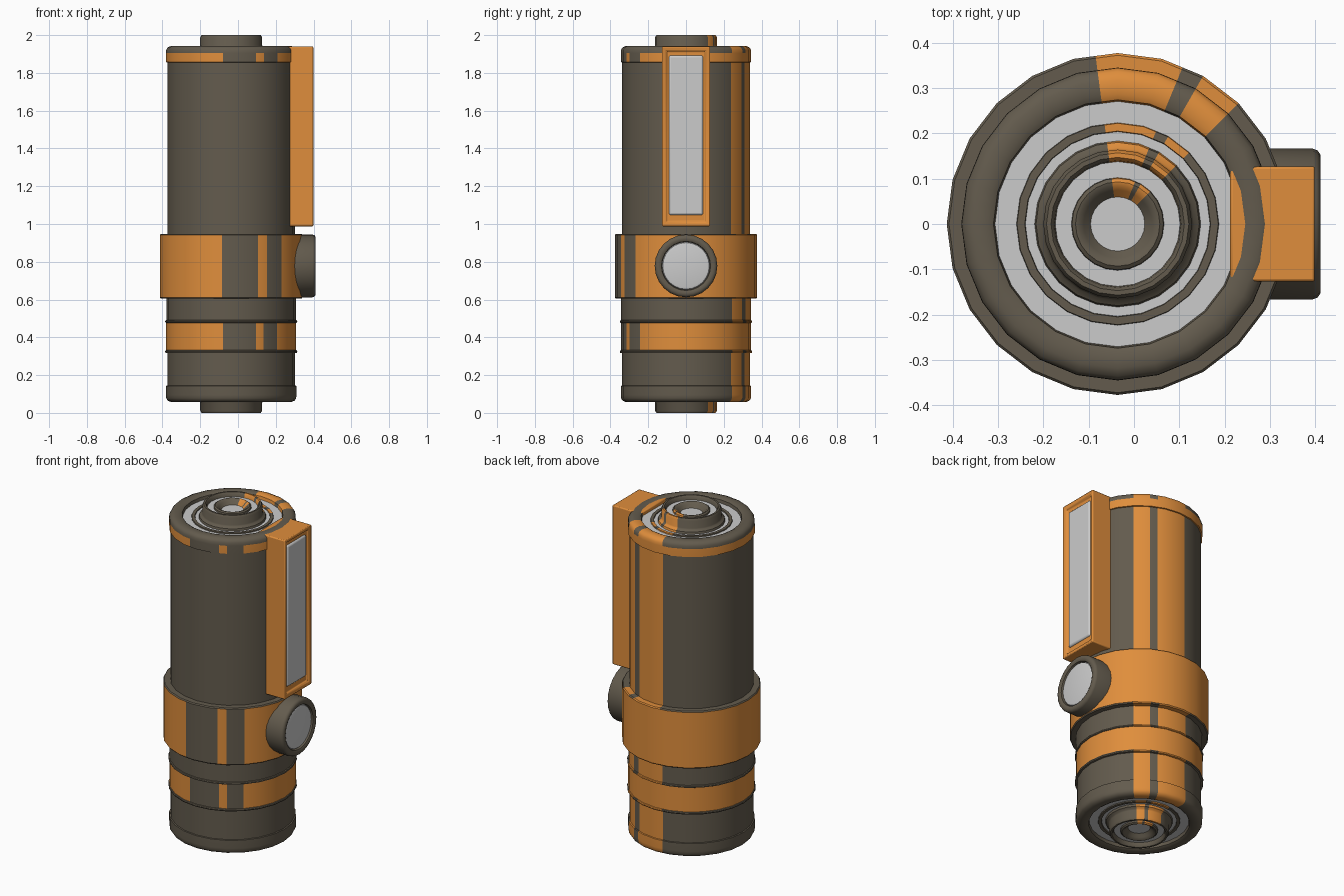
import bpy, bmesh, math

if "Cube" in bpy.data.objects:
    bpy.data.objects.remove(bpy.data.objects["Cube"])

AXIS_X = -0.036            # the barrel axis sits left of centre
BROWN, ORANGE = 0, 1
STEPS = 48                 # 24 sides, each split in two so stripes can end mid-facet
BACK_STRIPES = {6, 7, 9, 10, 11, 12}
FRONT_STRIPES = {STEPS - 1 - i for i in BACK_STRIPES}


def material(name, rgb):
    m = bpy.data.materials.new(name)
    m.diffuse_color = (*rgb, 1)
    m.use_nodes = True
    m.node_tree.nodes["Principled BSDF"].inputs["Base Color"].default_value = m.diffuse_color
    return m


PAINT = [material("brown", (0.125, 0.105, 0.075)), material("orange", (0.74, 0.27, 0.045))]


def finish(name, bm, mats, smooth=True):
    mesh = bpy.data.meshes.new(name)
    bm.to_mesh(mesh)
    bm.free()
    for m in mats:
        mesh.materials.append(m)
    obj = bpy.data.objects.new(name, mesh)
    bpy.context.collection.objects.link(obj)
    bpy.context.view_layer.objects.active = obj
    bpy.ops.object.select_all(action='DESELECT')
    obj.select_set(True)
    if smooth:
        bpy.ops.object.shade_smooth_by_angle(angle=math.radians(35))
    return obj


def lathe(name, profile, mats=PAINT, orange=(), stripes=True, flip=False):
    """Turn (radius, z) points, listed bottom to top along the outside; flip mirrors about z = 1."""
    bm = bmesh.new()
    rings = []
    for r, z in profile:
        ring = []
        for i in range(STEPS):
            a = 2 * math.pi * i / STEPS
            k = r * (math.cos(2 * math.pi / STEPS) if i % 2 else 1)
            ring.append(bm.verts.new((k * math.cos(a), k * math.sin(a), 2 - z if flip else z)))
        rings.append(ring)
    for s, (lo, hi) in enumerate(zip(rings, rings[1:])):
        for i in range(STEPS):
            j = (i + 1) % STEPS
            quad = [lo[i], lo[j], hi[j], hi[i]]
            f = bm.faces.new(quad[::-1] if flip else quad)
            if mats:
                f.material_index = ORANGE if s in orange else BROWN
                if stripes and i in BACK_STRIPES:
                    f.material_index = ORANGE
                elif stripes and i in FRONT_STRIPES:
                    f.material_index = BROWN
    bmesh.ops.remove_doubles(bm, verts=bm.verts, dist=1e-5)
    obj = finish(name, bm, mats)
    obj.location.x = AXIS_X
    return obj


def box(name, lo, hi, bevel, segments, mats, recess=None):
    bm = bmesh.new()
    bmesh.ops.create_cube(bm, size=1)
    for v in bm.verts:
        v.co = [(a + b) / 2 + c * (b - a) for a, b, c in zip(lo, hi, v.co)]
    if recess:
        front = max(bm.faces, key=lambda f: f.calc_center_median().x)
        bmesh.ops.inset_region(bm, faces=[front], thickness=recess[0])
        for v in front.verts:
            v.co.x -= 0.006
        inner = bmesh.ops.inset_region(bm, faces=[front], thickness=0.001)
        for v in front.verts:
            v.co.x -= recess[1]
    obj = finish(name, bm, mats)
    mod = obj.modifiers.new("bevel", 'BEVEL')
    mod.width, mod.segments, mod.limit_method = bevel, segments, 'ANGLE'
    return obj


# Barrel sections
lathe("lower_barrel", [
    (0.338, 0.14), (0.338, 0.316), (0.348, 0.318), (0.35, 0.324), (0.348, 0.33), (0.344, 0.332),
    (0.344, 0.476), (0.348, 0.478), (0.35, 0.483), (0.348, 0.489), (0.343, 0.491), (0.343, 0.61)],
    orange={5})
lathe("collar", [
    (0.335, 0.605), (0.372, 0.605), (0.377, 0.611), (0.377, 0.942), (0.372, 0.948), (0.335, 0.948)],
    orange={2})
lathe("upper_barrel", [(0.338, 0.94), (0.338, 1.86)])

# Matching stepped ends, top and bottom
for end, flip in (("top", False), ("bottom", True)):
    lathe(end + "_rim", [
        (0.336, 1.855), (0.345, 1.857), (0.345, 1.905), (0.344, 1.922), (0.336, 1.935), (0.318, 1.943),
        (0.287, 1.943), (0.274, 1.936), (0.269, 1.91)],
        orange=set() if flip else {0, 1}, flip=flip)
    lathe(end + "_thin_ring", [
        (0.224, 1.915), (0.222, 1.924), (0.205, 1.924), (0.203, 1.915)], flip=flip)
    lathe(end + "_hub", [
        (0.184, 1.915), (0.18, 1.93), (0.168, 1.938), (0.164, 1.945), (0.164, 1.988), (0.157, 2.0),
        (0.147, 2.0), (0.14, 1.992), (0.137, 1.97)], flip=flip)
    lathe(end + "_inner_ring", [
        (0.103, 1.97), (0.101, 1.984), (0.093, 1.99), (0.085, 1.988), (0.075, 1.978), (0.055, 1.957)],
        flip=flip)
    for part, r_out, r_in, z in (("plate", 0.272, 0.17, 1.918), ("hub_plate", 0.14, 0.098, 1.975),
                                 ("centre_disc", 0.066, 0, 1.962)):
        lathe(f"{end}_{part}", [(r_out, z), (r_in, z)], mats=[], flip=flip)

# Side housing with its inset grey panel
box("side_housing", (0.212, -0.127, 0.988), (0.4, 0.127, 1.94), 0.007, 2, PAINT[1:], (0.034, 0.012))
box("side_panel", (0.36, -0.091, 1.047), (0.392, 0.091, 1.893), 0.012, 3, [])

# Round button on the collar, turned to face +x
knob = lathe("button_ring", [
    (0.166, 0.0), (0.166, 0.125), (0.162, 0.135), (0.153, 0.141), (0.14, 0.141), (0.13, 0.136),
    (0.126, 0.12)], stripes=False)
disc = lathe("button_face", [(0.128, 0.12), (0.123, 0.129), (0.112, 0.132), (0, 0.132)], mats=[])
for obj in (knob, disc):
    obj.rotation_euler.y = math.pi / 2
    obj.location = (0.27, 0, 0.778)
